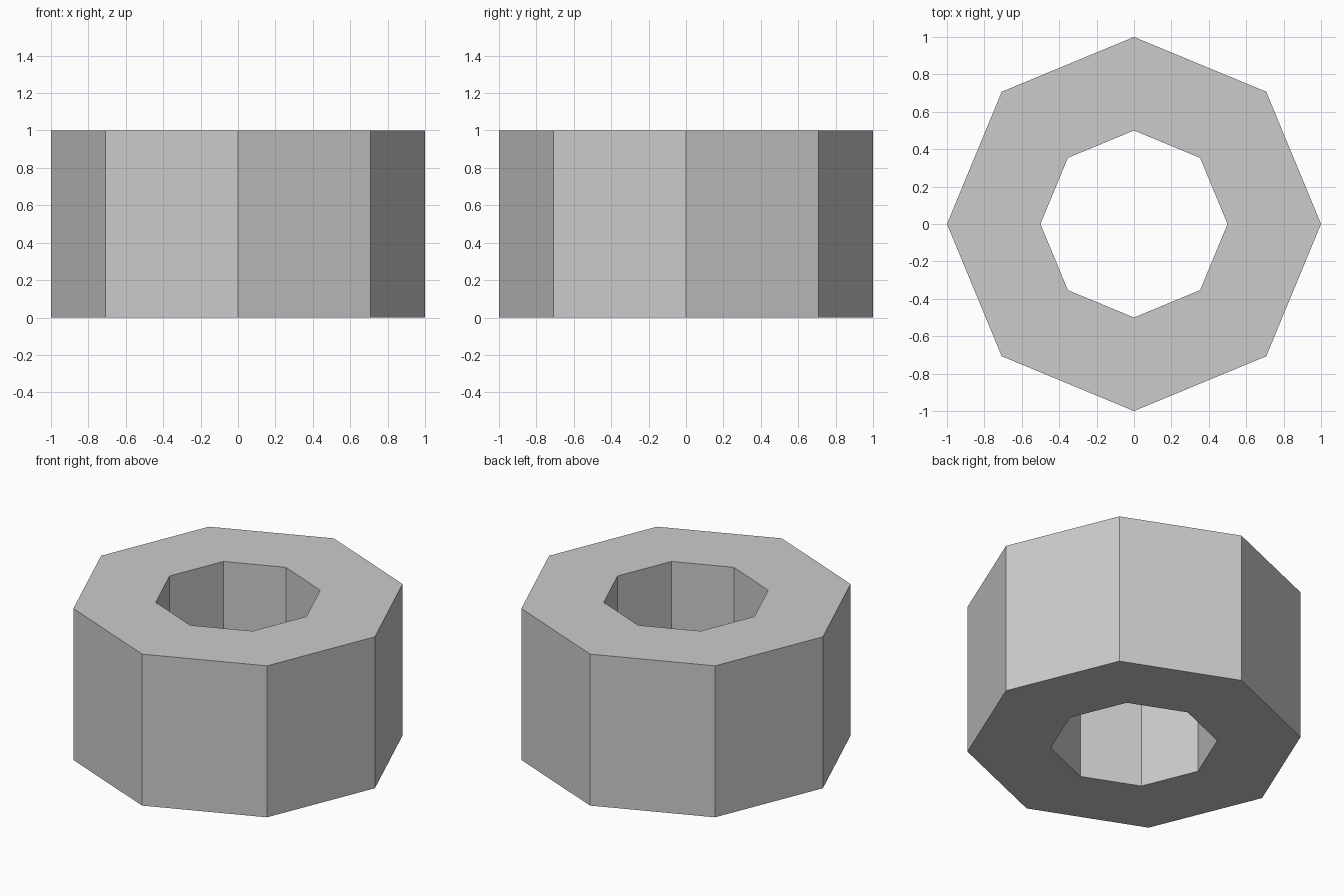
import bpy
import bmesh
from math import cos, sin, tau

if "Cube" in bpy.data.objects:
    bpy.data.objects.remove(bpy.data.objects["Cube"])

SIDES = 8
OUTER, INNER, HEIGHT = 1.0, 0.5, 1.0

bm = bmesh.new()


def ring(radius, z):
    return [bm.verts.new((radius * cos(tau * i / SIDES), radius * sin(tau * i / SIDES), z))
            for i in range(SIDES)]


# Closed rectangular section swept round the octagon
section = [(OUTER, 0), (OUTER, HEIGHT), (INNER, HEIGHT), (INNER, 0)]
rings = [ring(r, z) for r, z in section]
for k, a in enumerate(rings):
    b = rings[(k + 1) % len(rings)]
    for i in range(SIDES):
        j = (i + 1) % SIDES
        bm.faces.new((a[i], a[j], b[j], b[i]))
bmesh.ops.recalc_face_normals(bm, faces=bm.faces)

# Octagonal tube
mesh = bpy.data.meshes.new("octagonal_tube")
bm.to_mesh(mesh)
bm.free()
bpy.context.collection.objects.link(bpy.data.objects.new("octagonal_tube", mesh))
